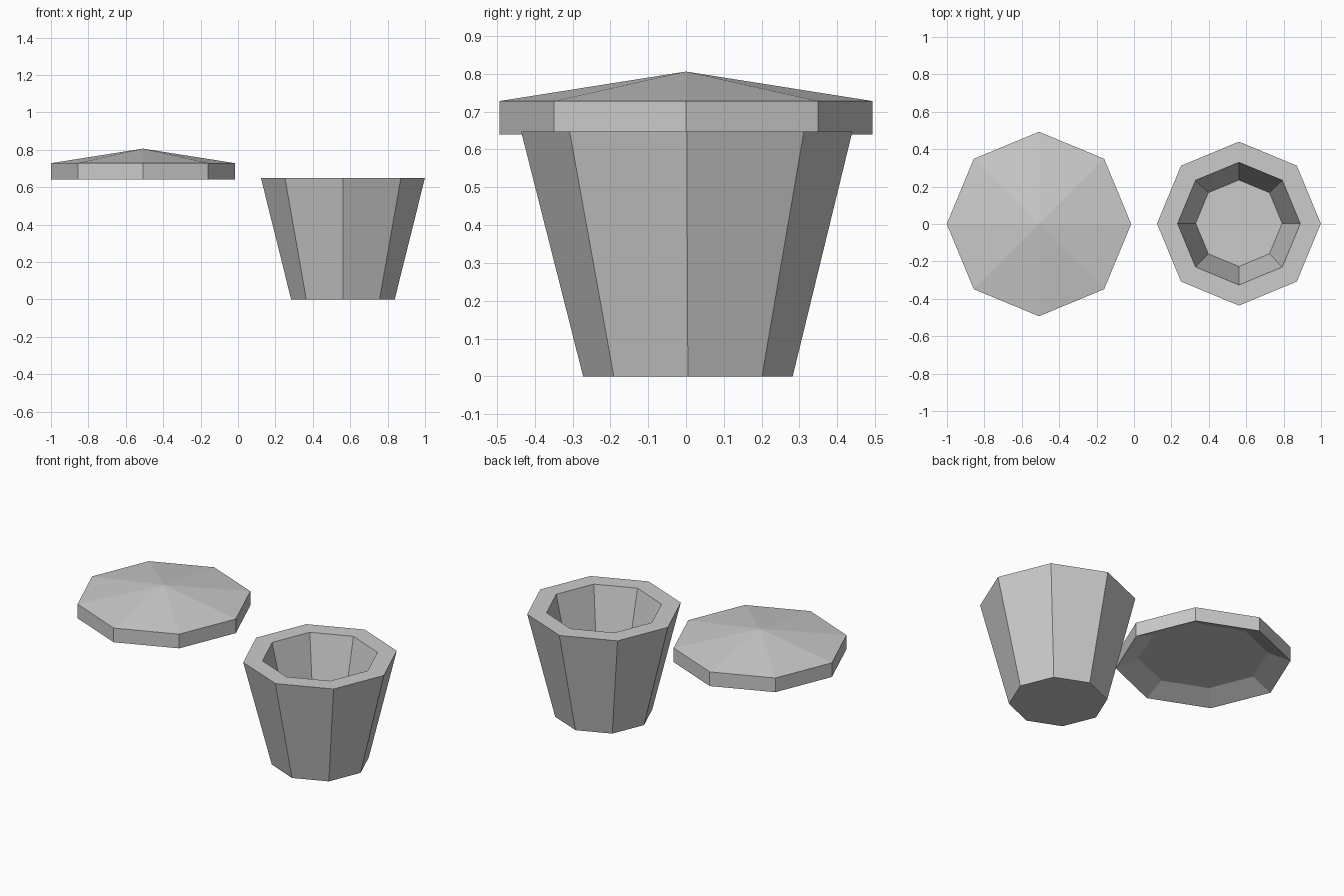
import bpy, bmesh
from math import cos, sin, tau

if "Cube" in bpy.data.objects:
    bpy.data.objects.remove(bpy.data.objects["Cube"])

SIDES = 8


def lathe(name, cx, profile):
    """Low-poly octagonal solid from (radius, z, y_offset) rings; radius 0 makes an apex."""
    bm = bmesh.new()
    rings = []
    for r, z, y in profile:
        if r == 0:
            rings.append([bm.verts.new((cx, y, z))] * SIDES)
        else:
            rings.append([bm.verts.new((cx + r * cos(tau * i / SIDES),
                                        y + r * sin(tau * i / SIDES), z))
                          for i in range(SIDES)])
    # side panels between neighbouring rings
    for a, b in zip(rings, rings[1:]):
        for i in range(SIDES):
            j = (i + 1) % SIDES
            bm.faces.new(list(dict.fromkeys((a[i], a[j], b[j], b[i]))))
    # flat caps on open ends
    for ring in (rings[0], rings[-1]):
        if ring[0] is not ring[1]:
            bm.faces.new(ring)
    bmesh.ops.recalc_face_normals(bm, faces=bm.faces[:])
    mesh = bpy.data.meshes.new(name)
    bm.to_mesh(mesh)
    bm.free()
    obj = bpy.data.objects.new(name, mesh)
    bpy.context.collection.objects.link(obj)
    return obj


# Tapered pot: base, outer rim, inner rim, inner floor
lathe("pot", 0.561, [(0.277, 0.0, 0.005), (0.438, 0.648, 0.002),
                     (0.328, 0.648, 0.002), (0.231, 0.23, 0.004)])

# Lid: hollow underside, sharp lower rim, straight edge, pyramid top
lathe("lid", -0.508, [(0.365, 0.697, 0.0), (0.493, 0.64, 0.0),
                      (0.493, 0.728, 0.0), (0.0, 0.806, 0.0)])
